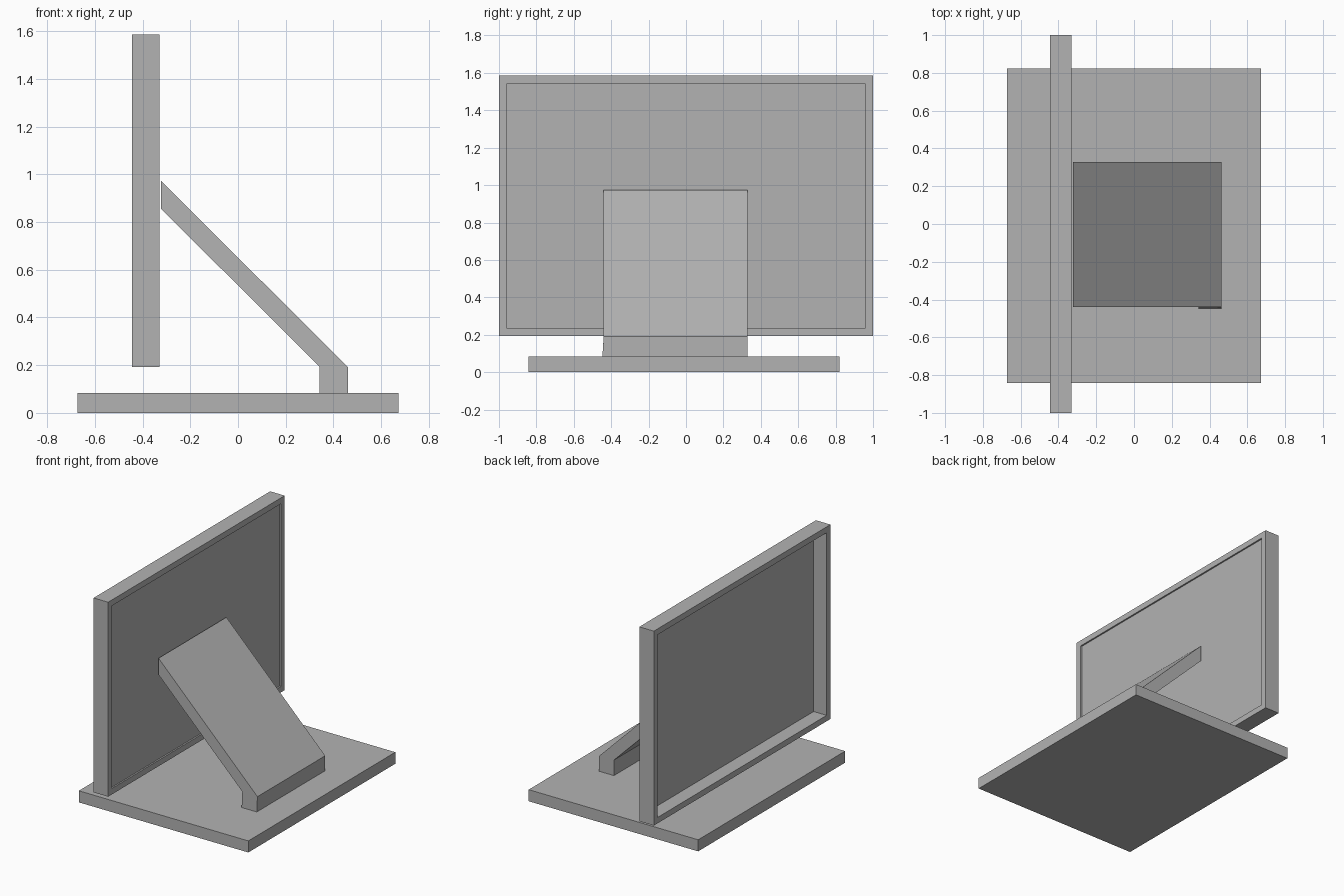
import bpy, bmesh
from mathutils import Vector

cube = bpy.data.objects.get("Cube")
if cube:
    bpy.data.objects.remove(cube, do_unlink=True)

grey = bpy.data.materials.new("plain_grey")
grey.use_nodes = True
colour = (0.45, 0.45, 0.45, 1)
grey.diffuse_color = colour
grey.node_tree.nodes["Principled BSDF"].inputs["Base Color"].default_value = colour


def finish(name, bm):
    """Turn a bmesh into a named, flat-shaded grey object."""
    bmesh.ops.recalc_face_normals(bm, faces=bm.faces)
    mesh = bpy.data.meshes.new(name)
    bm.to_mesh(mesh)
    bm.free()
    mesh.materials.append(grey)
    obj = bpy.data.objects.new(name, mesh)
    bpy.context.collection.objects.link(obj)
    return obj


def box(low, high):
    """A bmesh box between two corners."""
    low, high = Vector(low), Vector(high)
    bm = bmesh.new()
    bmesh.ops.create_cube(bm, size=1)
    bmesh.ops.scale(bm, vec=high - low, verts=bm.verts)
    bmesh.ops.translate(bm, vec=(low + high) / 2, verts=bm.verts)
    return bm


# Base plate
finish("base_plate", box((-0.672, -0.843, 0), (0.672, 0.822, 0.083)))

# Screen: deep recess on the viewing side, shallow one on the rear
screen = box((-0.445, -1, 0.192), (-0.33, 1, 1.586))
for side, depth in ((-1, 0.103), (1, 0.011)):
    face = max(screen.faces, key=lambda f: f.calc_center_median().x * side)
    bmesh.ops.inset_region(screen, faces=[face], thickness=0.06)
    # A rim wall is extruded from the inset outline
    ring = bmesh.ops.extrude_discrete_faces(screen, faces=[face])["faces"]
    bmesh.ops.translate(screen, vec=(-side * depth, 0, 0), verts=ring[0].verts)
finish("screen", screen)

# Support arm: slanted plate with an upright foot
profile = [(-0.322, 0.973), (0.462, 0.19), (0.462, 0.083),
           (0.342, 0.083), (0.342, 0.194), (-0.322, 0.855)]
arm = bmesh.new()
outline = arm.faces.new([arm.verts.new((x, -0.44, z)) for x, z in profile])
solid = bmesh.ops.extrude_face_region(arm, geom=[outline])
far = [v for v in solid["geom"] if isinstance(v, bmesh.types.BMVert)]
bmesh.ops.translate(arm, vec=(0, 0.768, 0), verts=far)
# The foot flares slightly where it meets the base
for v in arm.verts:
    if v.co.z < 0.1 and v.co.y < 0:
        v.co.y -= 0.007
finish("support_arm", arm)
